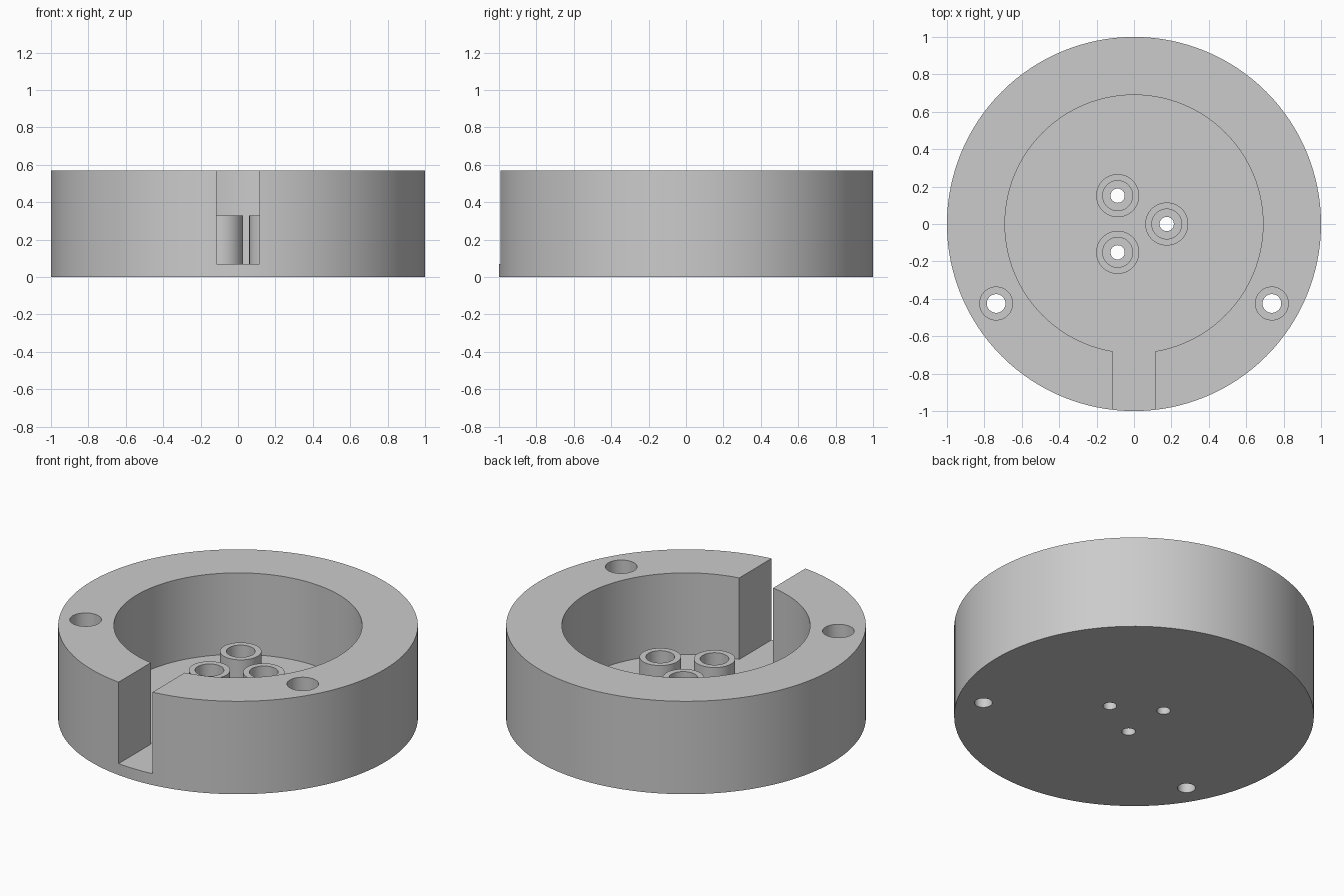
import bpy
import bmesh
from math import radians, cos, sin
from mathutils import Matrix

if "Cube" in bpy.data.objects:
    bpy.data.objects.remove(bpy.data.objects["Cube"], do_unlink=True)

HEIGHT, FLOOR, BOSS_TOP = 0.57, 0.07, 0.33
BELOW, ABOVE = -0.1, 0.8

grey = bpy.data.materials.new("plain grey")
grey.use_nodes = True
grey.diffuse_color = (0.6, 0.6, 0.6, 1)
grey.node_tree.nodes["Principled BSDF"].inputs["Base Color"].default_value = (0.6, 0.6, 0.6, 1)


def add_object(name, bm):
    mesh = bpy.data.meshes.new(name)
    bm.to_mesh(mesh)
    bm.free()
    mesh.materials.append(grey)
    obj = bpy.data.objects.new(name, mesh)
    bpy.context.collection.objects.link(obj)
    return obj


def cylinder(name, radius, low, high, x=0, y=0, sides=64):
    bm = bmesh.new()
    bmesh.ops.create_cone(bm, cap_ends=True, segments=sides, radius1=radius, radius2=radius,
                          depth=high - low, matrix=Matrix.Translation((x, y, (low + high) / 2)))
    return add_object(name, bm)


def box(name, low, high):
    bm = bmesh.new()
    centre = [(a + b) / 2 for a, b in zip(low, high)]
    size = [b - a for a, b in zip(low, high)]
    bmesh.ops.create_cube(bm, size=1, matrix=Matrix.Translation(centre) @ Matrix.Diagonal((*size, 1)))
    return add_object(name, bm)


def cut(target, cutter):
    cutter.hide_render = True
    mod = target.modifiers.new("cut", "BOOLEAN")
    mod.operation, mod.solver, mod.object = "DIFFERENCE", "EXACT", cutter
    bpy.ops.object.select_all(action="DESELECT")
    bpy.context.view_layer.objects.active = target
    target.select_set(True)
    bpy.ops.object.modifier_apply(modifier=mod.name)
    bpy.data.objects.remove(cutter, do_unlink=True)


def smooth(obj):
    bpy.ops.object.select_all(action="DESELECT")
    bpy.context.view_layer.objects.active = obj
    obj.select_set(True)
    bpy.ops.object.shade_smooth_by_angle(angle=radians(30))


# Round housing with its cavity and the cable slot at the front
housing = cylinder("housing", 1, 0, HEIGHT, sides=128)
cut(housing, cylinder("cavity_cutter", 0.69, FLOOR, ABOVE, sides=128))
cut(housing, box("slot_cutter", (-0.115, -1.2, FLOOR), (0.115, -0.4, ABOVE)))

# Counterbored mounting holes in the rim
for x in (-0.737, 0.737):
    cut(housing, cylinder("hole_cutter", 0.05, BELOW, ABOVE, x, -0.425))
    cut(housing, cylinder("counterbore_cutter", 0.088, FLOOR, ABOVE, x, -0.425))

# Three hollow screw bosses around the centre, each above a floor hole
for i, angle in enumerate((0, 120, 240)):
    x, y = 0.175 * cos(radians(angle)), 0.175 * sin(radians(angle))
    cut(housing, cylinder("screw_hole_cutter", 0.038, BELOW, ABOVE, x, y))
    boss = cylinder(f"screw_boss_{i + 1}", 0.115, FLOOR, BOSS_TOP, x, y)
    cut(boss, cylinder("bore_cutter", 0.08, BELOW, ABOVE, x, y))
    smooth(boss)

smooth(housing)
